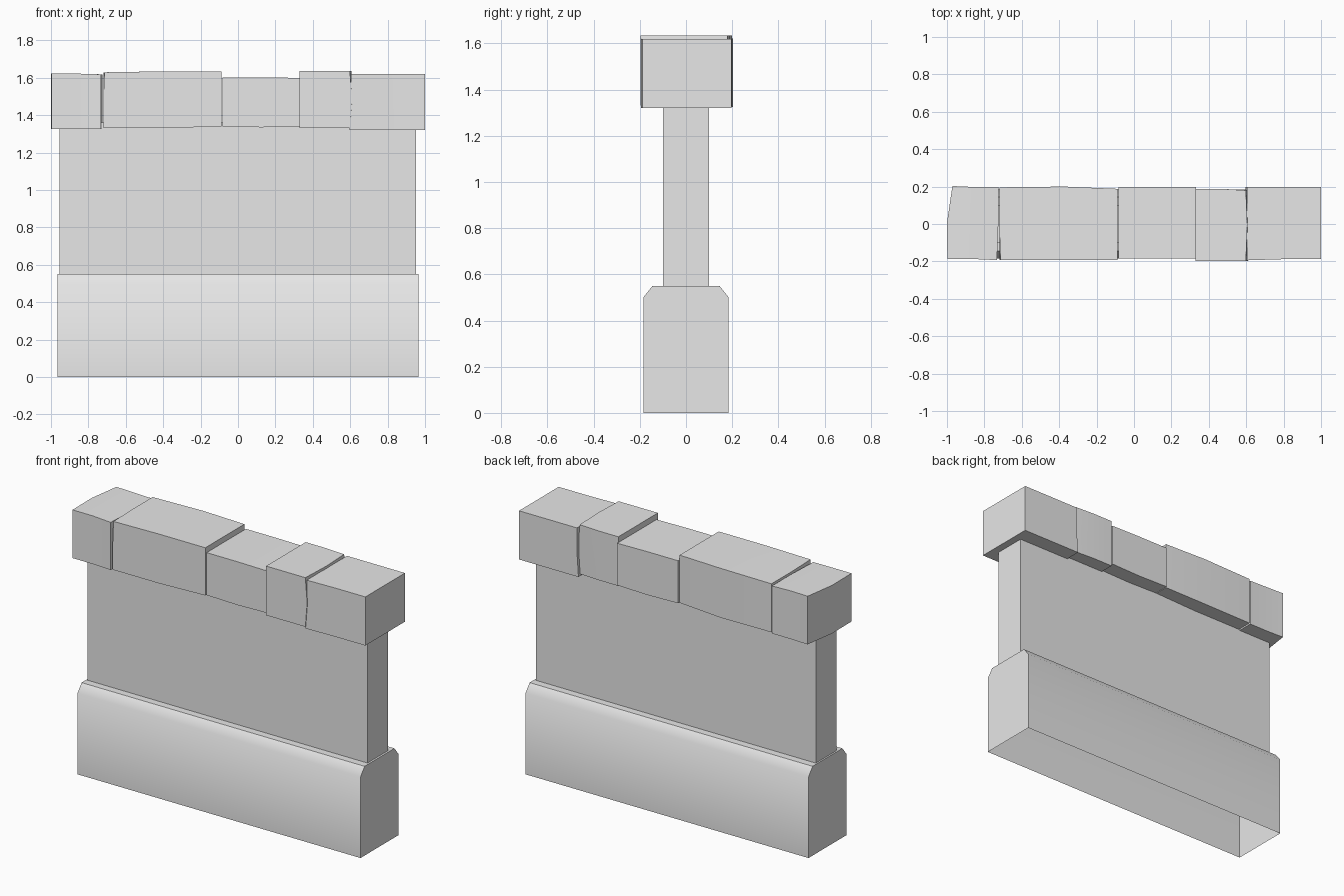
import bpy
import bmesh
import math
from mathutils import Vector

old = bpy.data.objects.get("Cube")
if old:
    bpy.data.objects.remove(old, do_unlink=True)

# Single plain stone colour
stone = bpy.data.materials.new("pale_stone")
stone.use_nodes = True
colour = (0.8, 0.8, 0.8, 1)
stone.diffuse_color = colour
stone.node_tree.nodes["Principled BSDF"].inputs["Base Color"].default_value = colour


def finish(name, bm, angle):
    """Turn a bmesh into a named, shaded object."""
    bmesh.ops.recalc_face_normals(bm, faces=bm.faces)
    mesh = bpy.data.meshes.new(name)
    bm.to_mesh(mesh)
    bm.free()
    mesh.materials.append(stone)
    obj = bpy.data.objects.new(name, mesh)
    bpy.context.collection.objects.link(obj)
    bpy.ops.object.select_all(action="DESELECT")
    obj.select_set(True)
    bpy.context.view_layer.objects.active = obj
    bpy.ops.object.shade_smooth_by_angle(angle=math.radians(angle))
    return obj


def box(low, high, cuts=0):
    """Box between two corners, optionally with loops through the middle."""
    bm = bmesh.new()
    bmesh.ops.create_cube(bm, size=2)
    if cuts:
        bmesh.ops.subdivide_edges(bm, edges=bm.edges[:], cuts=cuts, use_grid_fill=True)
    signs = {v: tuple(round(c) for c in v.co) for v in bm.verts}
    low, high = Vector(low), Vector(high)
    for v in bm.verts:
        v.co = Vector([l + (h - l) * (c + 1) / 2 for l, h, c in zip(low, high, v.co)])
    return bm, signs


def cap_block(name, low, high, nudges):
    """Rough coping stone: nudges shift the points matching a sign pattern."""
    bm, signs = box(low, high, cuts=1)
    for pattern, offset in nudges:
        for v, sign in signs.items():
            if all(p is None or p == s for p, s in zip(pattern, sign)):
                v.co += Vector(offset)
    finish(name, bm, 30)


# Plinth: chamfered profile swept along x, open underneath
bm = bmesh.new()
half = [(0.185, 0), (0.185, 0.5), (0.145, 0.55)]
profile = half + [(-y, z) for y, z in reversed(half)]
ends = [[bm.verts.new((x, y, z)) for y, z in profile] for x in (-0.965, 0.965)]
for ring in ends:
    bm.faces.new(ring)
for i in range(len(profile) - 1):
    bm.faces.new((ends[0][i], ends[0][i + 1], ends[1][i + 1], ends[1][i]))
finish("plinth", bm, 45)

# Wall panel
bm, _ = box((-0.955, -0.1, 0.54), (0.953, 0.1, 1.36))
finish("wall_panel", bm, 30)

# Row of uneven coping stones
cap_block("coping_right_end", (-0.998, -0.187, 1.325), (-0.725, 0.198, 1.622), [
    ((-1, 1, None), (0.027, 0.005, 0)),
    ((-1, 0, None), (-0.002, 0, 0)),
    ((1, -1, None), (-0.008, -0.006, 0)),
    ((1, None, 1), (0, 0, -0.004)),
])
cap_block("coping_long", (-0.72, -0.193, 1.33), (-0.088, 0.188, 1.634), [
    ((-1, None, 1), (0, 0, -0.005)),
    ((0, 1, None), (0.03, 0.012, 0)),
    ((-1, 1, None), (0, 0.008, 0)),
    ((1, None, -1), (0, 0, 0.01)),
    ((-1, -1, 1), (0.006, 0, 0)),
])
cap_block("coping_low", (-0.084, -0.185, 1.34), (0.332, 0.198, 1.602), [
    ((0, None, -1), (0, 0, -0.005)),
    ((1, None, 1), (0, 0, -0.003)),
])
cap_block("coping_short", (0.33, -0.198, 1.332), (0.598, 0.188, 1.635), [
    ((1, None, 0), (0.012, 0, 0)),
    ((1, 0, None), (0.008, 0, 0)),
    ((1, 1, None), (0, -0.008, 0)),
])
cap_block("coping_left_end", (0.605, -0.188, 1.32), (1.0, 0.198, 1.62), [
    ((-1, -1, None), (0, -0.006, 0)),
    ((-1, None, -1), (-0.01, 0, 0)),
])
